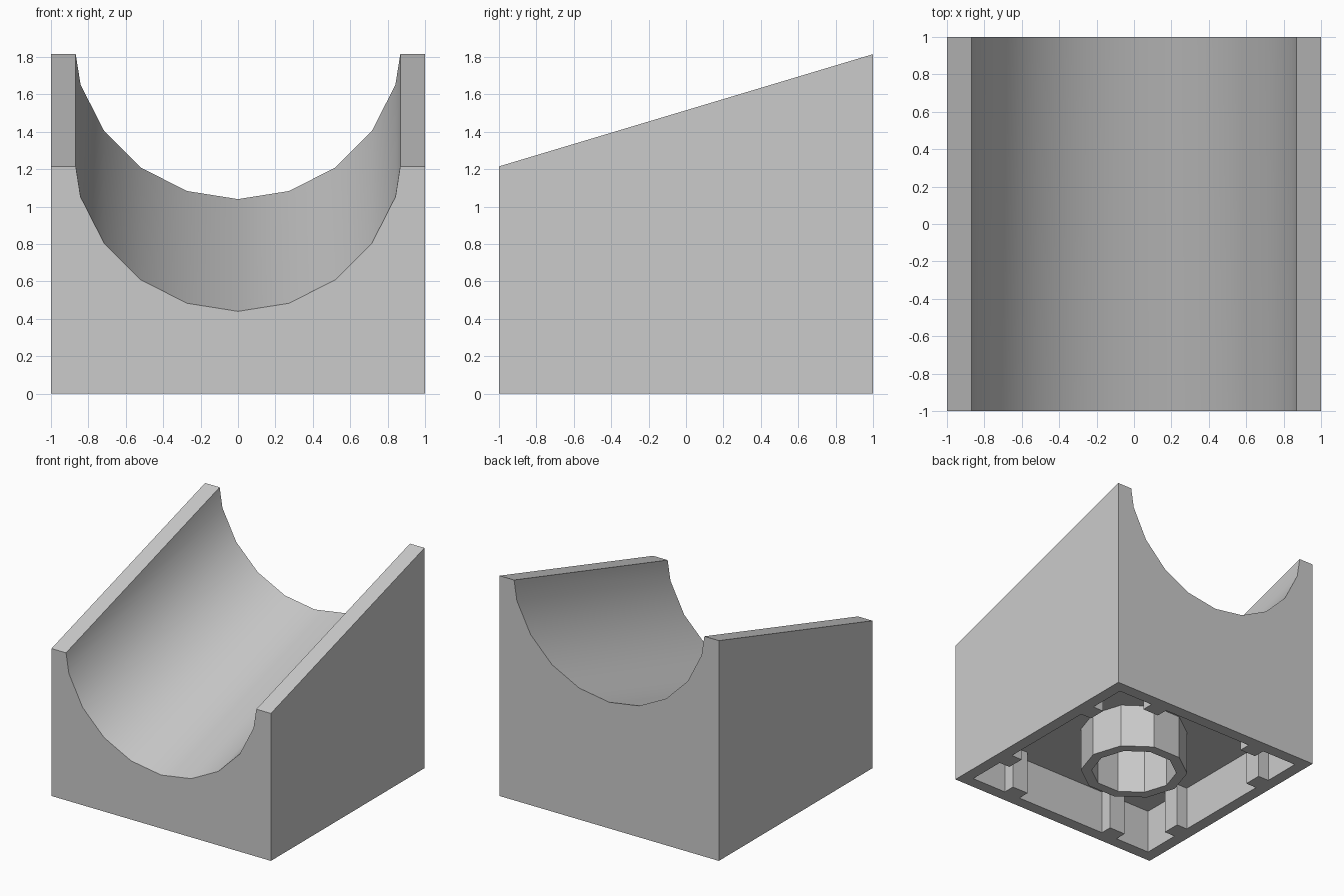
import bpy, bmesh
from math import sin, cos, pi, radians

if "Cube" in bpy.data.objects:
    bpy.data.objects.remove(bpy.data.objects["Cube"])

WALL, CEILING, SLOPE = 0.1, 0.37, 0.3
RIM = 1.515            # height of the rim at mid depth
RADIUS = 0.885         # gutter radius
AXIS = RIM + 0.11      # gutter axis height at mid depth

grey = bpy.data.materials.new("light_grey")
grey.use_nodes = True
COLOUR = (0.6, 0.6, 0.6, 1)
grey.diffuse_color = COLOUR
grey.node_tree.nodes["Principled BSDF"].inputs["Base Color"].default_value = COLOUR


def make_object(name, bm, smooth=False):
    bmesh.ops.recalc_face_normals(bm, faces=bm.faces)
    mesh = bpy.data.meshes.new(name)
    bm.to_mesh(mesh)
    bm.free()
    mesh.materials.append(grey)
    if smooth:
        mesh.polygons.foreach_set("use_smooth", [True] * len(mesh.polygons))
        mesh.set_sharp_from_angle(angle=radians(30))
    obj = bpy.data.objects.new(name, mesh)
    bpy.context.collection.objects.link(obj)
    return obj


# Body: gutter section, sheared upward towards the back
arc = [(RADIUS * sin(k * pi / 10), AXIS - RADIUS * cos(k * pi / 10)) for k in range(-4, 5)]
x4, z4 = arc[-1]
lip = x4 + (RADIUS - x4) * (RIM - z4) / (AXIS - z4)
top = [(-1, RIM), (-lip, RIM)] + arc + [(lip, RIM), (1, RIM)]

bm = bmesh.new()
rows = []
for y in (-1, 1):
    upper = [bm.verts.new((x, y, z + SLOPE * y)) for x, z in top]
    lower = [bm.verts.new((x, y, 0)) for x in (1, -1)]
    rows.append(upper + lower)
front, back = rows
bm.faces.new(front)
bm.faces.new(back)
count = len(front)
for i in range(count):
    j = (i + 1) % count
    bm.faces.new((front[i], front[j], back[j], back[i]))
bmesh.ops.recalc_face_normals(bm, faces=bm.faces)

# Hollow underside
bottom = next(f for f in bm.faces if f.normal.z < -0.99)
bmesh.ops.inset_individual(bm, faces=[bottom], thickness=WALL, use_even_offset=True)
pocket = bmesh.ops.extrude_discrete_faces(bm, faces=[bottom])["faces"][0]
bmesh.ops.translate(bm, verts=pocket.verts, vec=(0, 0, CEILING))
make_object("gutter_body", bm, smooth=True)

# Ten-sided tube under the ceiling
SIDES = 10
section = [(0.42, 0), (0.42, CEILING), (0.335, CEILING), (0.335, 0)]
bm = bmesh.new()
rings = [[bm.verts.new((r * cos(2 * pi * k / SIDES), r * sin(2 * pi * k / SIDES), z))
          for k in range(SIDES)] for r, z in section]
for a, b in zip(rings, rings[1:] + rings[:1]):
    for k in range(SIDES):
        n = (k + 1) % SIDES
        bm.faces.new((a[k], a[n], b[n], b[k]))
make_object("underside_tube", bm)


# Ribs on the inner walls, two per side
def make_rib(name, x, y, width, depth):
    bm = bmesh.new()
    bmesh.ops.create_cube(bm, size=1)
    bmesh.ops.scale(bm, verts=bm.verts, vec=(width, depth, CEILING))
    bmesh.ops.translate(bm, verts=bm.verts, vec=(x, y, CEILING / 2))
    make_object(name, bm)


for side in (-1, 1):
    for along in (-0.5, 0.5):
        end = "front" if side < 0 else "back"
        flank = "right" if side < 0 else "left"
        make_rib(end + "_rib", along, side * 0.85, 0.15, 0.1)
        make_rib(flank + "_rib", side * 0.85, along, 0.1, 0.15)
